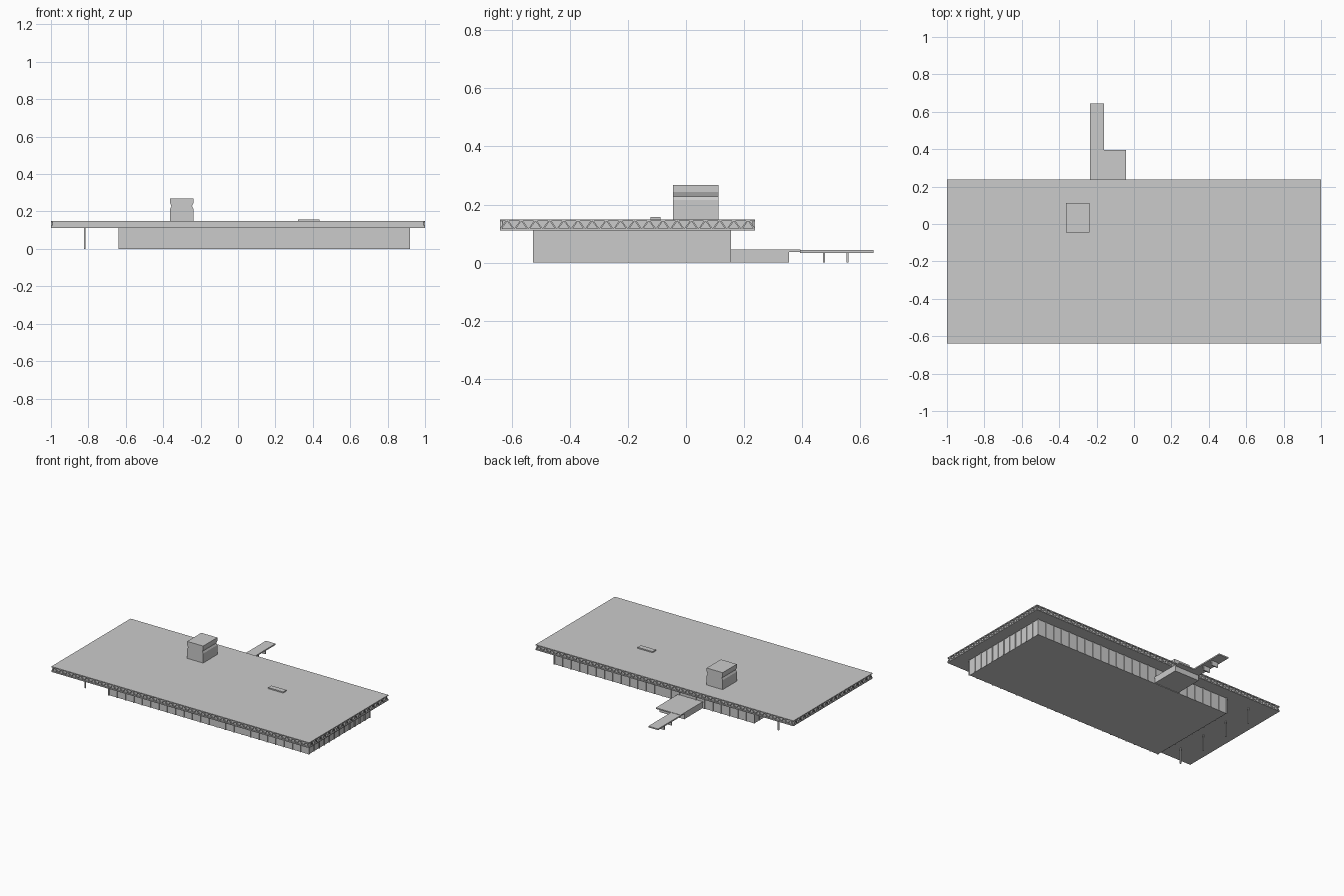
import bpy, bmesh
from mathutils import Matrix, Vector

if "Cube" in bpy.data.objects:
    bpy.data.objects.remove(bpy.data.objects["Cube"])


def add_box(bm, x0, x1, y0, y1, z0, z1):
    m = Matrix.Translation(((x0 + x1) / 2, (y0 + y1) / 2, (z0 + z1) / 2))
    m = m @ Matrix.Diagonal((x1 - x0, y1 - y0, z1 - z0, 1))
    bmesh.ops.create_cube(bm, size=1, matrix=m)


def extrude_profile(bm, points, direction):
    face = bm.faces.new([bm.verts.new(p) for p in points])
    ext = bmesh.ops.extrude_face_region(bm, geom=[face])
    verts = [v for v in ext["geom"] if isinstance(v, bmesh.types.BMVert)]
    bmesh.ops.translate(bm, verts=verts, vec=direction)


def finish(name, bm):
    bmesh.ops.recalc_face_normals(bm, faces=bm.faces)
    mesh = bpy.data.meshes.new(name)
    bm.to_mesh(mesh)
    bm.free()
    obj = bpy.data.objects.new(name, mesh)
    bpy.context.collection.objects.link(obj)
    return obj


def boxes(name, *dims):
    bm = bmesh.new()
    for d in dims:
        add_box(bm, *d)
    return finish(name, bm)


# Flat roof: top and bottom sheets around a slightly recessed core
X0, X1, Y0, Y1, ZB, ZT = -1, 1, -0.64, 0.238, 0.111, 0.149
R, T = 0.008, 0.006
boxes("roof_top_sheet", (X0, X1, Y0, Y1, ZT - T, ZT))
boxes("roof_bottom_sheet", (X0, X1, Y0, Y1, ZB, ZB + T))
boxes("roof_core", (X0 + R, X1 - R, Y0 + R, Y1 - R, ZB + T, ZT - T))

# Zigzag truss struts around the roof edge
truss = bmesh.new()


def strut_row(start, end, inward, count):
    start, end, inward = Vector(start), Vector(end), Vector(inward)
    step = (end - start) / count
    w = step.normalized() * 0.006
    for i in range(count):
        a, b = start + step * i, start + step * (i + 1)
        za, zb = (ZB + T, ZT - T) if i % 2 == 0 else (ZT - T, ZB + T)
        a.z, b.z = za, zb
        b -= w
        extrude_profile(truss, (a, a + w, b + w, b), inward * R)


strut_row((X0, Y0, 0), (X1, Y0, 0), (0, 1, 0), 80)
strut_row((X0, Y1, 0), (X1, Y1, 0), (0, -1, 0), 80)
strut_row((X0, Y0, 0), (X0, Y1, 0), (1, 0, 0), 36)
strut_row((X1, Y0, 0), (X1, Y1, 0), (-1, 0, 0), 36)
finish("roof_edge_truss", truss)

# Glazed hall with upright mullions
HX0, HX1, HY0, HY1 = -0.64, 0.92, -0.527, 0.155
G = 0.005
boxes("hall_body", (HX0 + G, HX1 - G, HY0 + G, HY1 - G, 0, ZB))
mull = bmesh.new()
NX, NY, W = 24, 12, 0.007
for i in range(NX + 1):
    x = HX0 + (HX1 - HX0 - W) * i / NX
    for y in (HY0, HY1 - G):
        add_box(mull, x, x + W, y, y + G, 0, ZB)
for i in range(1, NY):
    y = HY0 + (HY1 - HY0 - W) * i / NY
    for x in (HX0, HX1 - G):
        add_box(mull, x, x + G, y, y + W, 0, ZB)
finish("hall_mullions", mull)

# Slim columns under the porch end of the roof
cols = bmesh.new()
for i in range(4):
    y = -0.52 + 0.2217 * i
    add_box(cols, -0.824, -0.816, y - 0.004, y + 0.004, 0, ZB)
finish("porch_columns", cols)

# Rooftop plant box with a pinched band
plant = bmesh.new()
half = [(0.062, 0.149), (0.062, 0.215), (0.055, 0.228), (0.062, 0.244), (0.062, 0.268)]
ring = half + [(-x, z) for x, z in reversed(half)]
extrude_profile(plant, [(-0.301 + x, -0.045, z) for x, z in ring], (0, 0.157, 0))
finish("rooftop_plant_box", plant)
boxes("roof_hatch", (0.32, 0.436, -0.123, -0.087, 0.149, 0.157))

# Rear terrace, its base and the walkway on plate supports
boxes("terrace_base", (-0.235, -0.042, 0.155, 0.355, 0, 0.037))
boxes("terrace_slab", (-0.235, -0.042, 0.15, 0.395, 0.037, 0.045))
boxes("walkway", (-0.235, -0.16, 0.393, 0.645, 0.034, 0.043))
boxes("walkway_supports", *[(-0.222, -0.173, y - 0.004, y + 0.004, 0, 0.034)
                            for y in (0.475, 0.556)])
